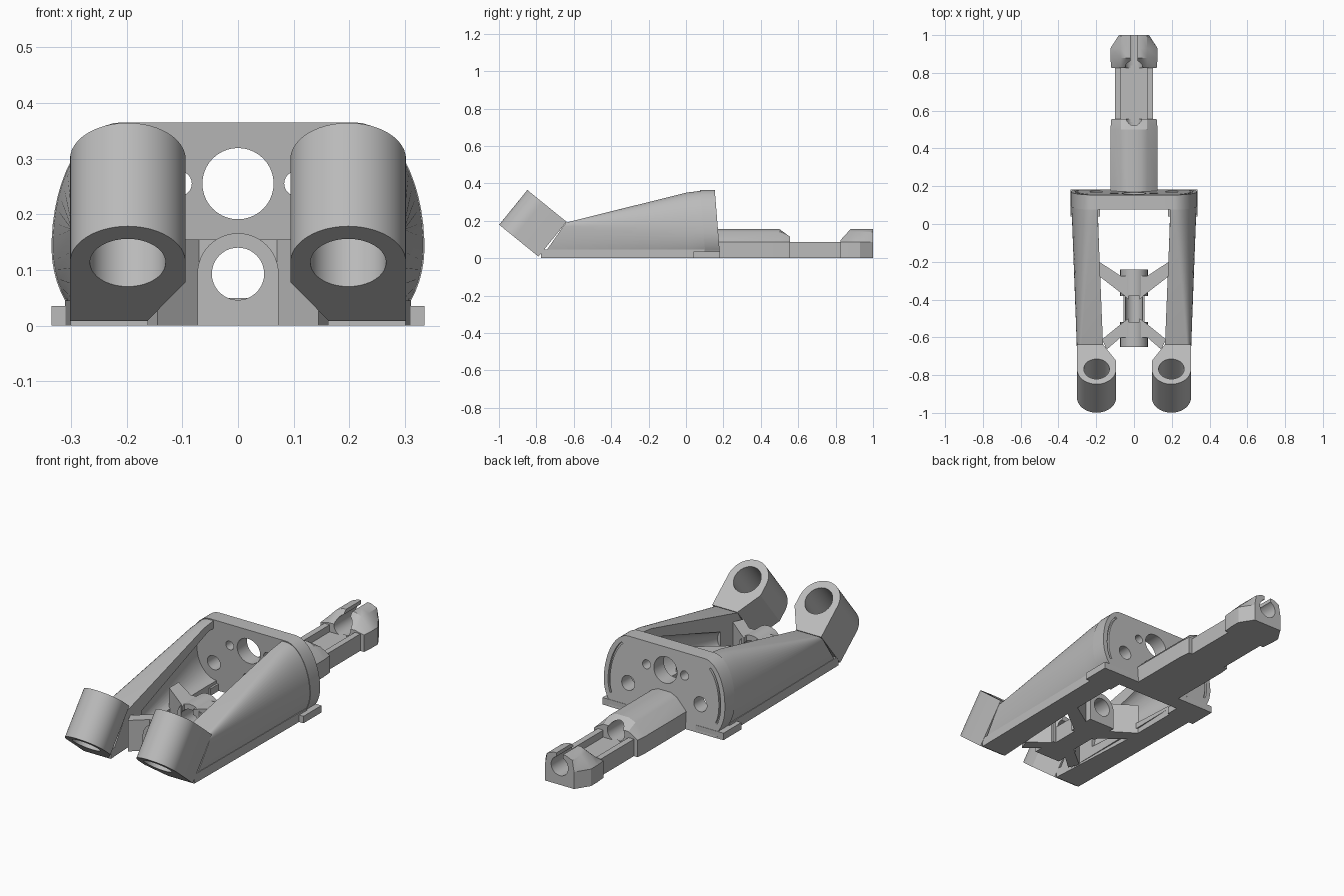
import bpy, bmesh, math
from mathutils import Vector

cube = bpy.data.objects.get("Cube")
if cube:
    bpy.data.objects.remove(cube, do_unlink=True)

grey = bpy.data.materials.new("plain grey")
grey.use_nodes = True
GREY = (0.5, 0.5, 0.5, 1)
grey.diffuse_color = GREY
grey.node_tree.nodes["Principled BSDF"].inputs["Base Color"].default_value = GREY


def loft(name, rings):
    """Skin a list of equal-length point rings and cap both ends."""
    bm = bmesh.new()
    rows = [[bm.verts.new(p) for p in ring] for ring in rings]
    n = len(rows[0])
    for a, b in zip(rows, rows[1:]):
        for i in range(n):
            j = (i + 1) % n
            bm.faces.new((a[i], a[j], b[j], b[i]))
    bm.faces.new(rows[0])
    bm.faces.new(rows[-1])
    bmesh.ops.recalc_face_normals(bm, faces=bm.faces)
    mesh = bpy.data.meshes.new(name)
    bm.to_mesh(mesh)
    bm.free()
    mesh.materials.append(grey)
    obj = bpy.data.objects.new(name, mesh)
    bpy.context.collection.objects.link(obj)
    return obj


def along_y(name, profile, y0, y1, lean=0):
    """Extrude an (x, z) profile along y, leaning with height."""
    return loft(name, [[(x, y - lean * z, z) for x, z in profile] for y in (y0, y1)])


def along_z(name, outline, z0, z1):
    return loft(name, [[(x, y, z) for x, y in outline] for z in (z0, z1)])


def box(name, x0, x1, y0, y1, z0, z1):
    return along_z(name, [(x0, y0), (x1, y0), (x1, y1), (x0, y1)], z0, z1)


def ellipse(cx, cz, rx, rz, n=40):
    turn = [math.tau * i / n for i in range(n)]
    return [(cx + rx * math.cos(a), cz + rz * math.sin(a)) for a in turn]


def cut(obj, *cutters):
    for c in cutters:
        c.hide_render = True
        mod = obj.modifiers.new("cut", "BOOLEAN")
        mod.operation = "DIFFERENCE"
        mod.solver = "EXACT"
        mod.object = c
        bpy.context.view_layer.objects.active = obj
        bpy.ops.object.modifier_apply(modifier=mod.name)
        bpy.data.objects.remove(c, do_unlink=True)


def mirrored(profile):
    return profile + [(-x, z) for x, z in reversed(profile)]


def bore(r=0.047):
    return along_y("bore", ellipse(0, 0.093, r, r), -0.9, 1.2)


def flank(x0, x1, top, mid, low, n=20):
    """Rounded outer side: upper quarter ellipse and part of a lower one."""
    pts = []
    for i in range(n + 1):
        a = math.radians(90 - 132 * i / n)
        rz = top - mid if a > 0 else low
        pts.append((x0 + (x1 - x0) * math.cos(a), mid + rz * math.sin(a)))
    return pts


REAR = flank(0.21, 0.335, 0.365, 0.14, 0.16)
LEAN = 0.08

# Rear plate with its holes and curved grooves
plate = along_y("rear_plate", mirrored(REAR + [(0.3, 0)]), 0.105, 0.183, LEAN)
holes = [(0, 0.255, 0.064)]
for s in (-1, 1):
    holes += [(s * 0.105, 0.255, 0.022), (s * 0.2, 0.14, 0.036)]
cut(plate, bore(), *[along_y("hole", ellipse(x, z, r, r), -0.1, 0.4) for x, z, r in holes])
for s in (-1, 1):
    arc = REAR[4:-2]
    band = [(s * x * 0.93, 0.15 + (z - 0.15) * 0.93) for x, z in arc]
    band += [(s * x * 0.9, 0.15 + (z - 0.15) * 0.9) for x, z in reversed(arc)]
    cut(plate, along_y("groove", band, 0.171, 0.22, LEAN))

# Sockets, arms and rails, one set on each side
axis = Vector((0, 0.63, 0.777))
down = Vector((0, 0.777, -0.63))
for s, side in ((1, "left"), (-1, "right")):
    centre = Vector((0.198 * s, -0.918, 0.113))
    across = Vector((s, 0, 0))
    shape = [(0.104 * math.cos(a), -0.104 * math.sin(a))
             for a in (math.pi * i / 24 for i in range(25))]
    shape += [(-0.104, 0.055), (-0.035, 0.166), (0.104, 0.166)]
    socket = loft(side + "_socket", [
        [centre + axis * d + across * w + down * u for w, u in shape] for d in (0, 0.239)])
    cut(socket, loft("socket_bore", [
        [centre + axis * d + across * w + down * u for w, u in ellipse(0, 0, 0.068, 0.068)]
        for d in (-0.1, 0.4)]))

    # Arm grows from a squared foot into the rounded rear
    foot = flank(0.28, 0.302, 0.19, 0.17, 0.25)
    middle = flank(0.22, 0.328, 0.35, 0.145, 0.165)
    rings = []
    for pts, inner, y, slope in ((foot, 0.164, -0.775, 0.7), (middle, 0.19, 0.03, -LEAN),
                                 (REAR, 0.19, 0.15, -LEAN)):
        ring = [(inner, pts[0][1])] + pts + [(inner, pts[-1][1])]
        rings.append([(s * x, y + slope * z, z) for x, z in ring])
    arm = loft(side + "_arm", rings)
    hollow = []
    for y, cx, cz, rx, rz in ((-0.52, 0.165, 0.1, 0.025, 0.04), (0.04, 0.185, 0.185, 0.105, 0.135),
                              (0.2, 0.185, 0.185, 0.105, 0.135)):
        hollow.append([(s * x, y, z) for x, z in ellipse(cx, cz, rx, rz)])
    cut(arm, loft("hollow", hollow))

    rail = [(0.162, -0.775), (0.301, -0.775), (0.311, 0.1), (0.19, 0.1), (0.19, -0.25)]
    along_z(side + "_rail", [(s * x, y) for x, y in rail], 0, 0.045)
    box(side + "_foot_flange", s * 0.18, s * 0.335, 0.04, 0.182, 0, 0.035)

    # Diagonal brace walls
    for name, wall in (
            ("front", [(0.03, -0.6), (0.07, -0.6), (0.145, -0.665), (0.168, -0.61), (0.07, -0.53), (0.03, -0.5)]),
            ("rear", [(0.03, -0.4), (0.05, -0.38), (0.192, -0.27), (0.192, -0.195), (0.07, -0.275), (0.03, -0.275)])):
        along_z(side + "_" + name + "_brace", [(s * x, y) for x, y in wall], 0, 0.155)
        cut(bpy.data.objects[side + "_" + name + "_brace"], bore())

# Central hub: two collars joined by a low trough
half_round = [(0.073 * math.cos(a), 0.093 + 0.073 * math.sin(a))
              for a in (math.pi * i / 24 for i in range(25))]
for name, y0, y1 in (("front", -0.65, -0.52), ("rear", -0.38, -0.24)):
    collar = along_y(name + "_collar", [(0.073, 0)] + half_round + [(-0.073, 0)], y0, y1)
    cut(collar, bore())
trough = box("hub_trough", -0.055, 0.055, -0.53, -0.37, 0, 0.085)
cut(trough, bore())

# Tail: block, open neck and slotted head
tail = mirrored([(0.125, 0), (0.125, 0.085), (0.07, 0.14), (0.035, 0.155)])


def tail_part(name, stations):
    return loft(name, [[(max(-w, min(w, x)), y, min(z, h)) for x, z in tail]
                       for y, w, h in stations])


block = tail_part("tail_block", [(0.15, 0.125, 1), (0.5, 0.125, 1), (0.555, 0.12, 0.115)])
cut(block, bore())
neck = box("tail_neck", -0.1, 0.1, 0.54, 0.84, 0, 0.085)
cut(neck, box("channel", -0.07, 0.07, 0.5, 0.9, 0.05, 0.2))
head = tail_part("tail_head", [(0.825, 0.12, 0.095), (0.88, 0.125, 1), (0.93, 0.125, 1), (1, 0.08, 1)])
cut(head, bore(), box("slot", -0.018, 0.018, 0.7, 1.1, 0.1, 0.3))

# Smooth the curved faces and keep the hard edges
bpy.ops.object.select_all(action="DESELECT")
for obj in bpy.context.collection.objects:
    if obj.type == "MESH" and grey.name in obj.data.materials:
        obj.select_set(True)
        bpy.context.view_layer.objects.active = obj
bpy.ops.object.shade_smooth_by_angle(angle=math.radians(30))
